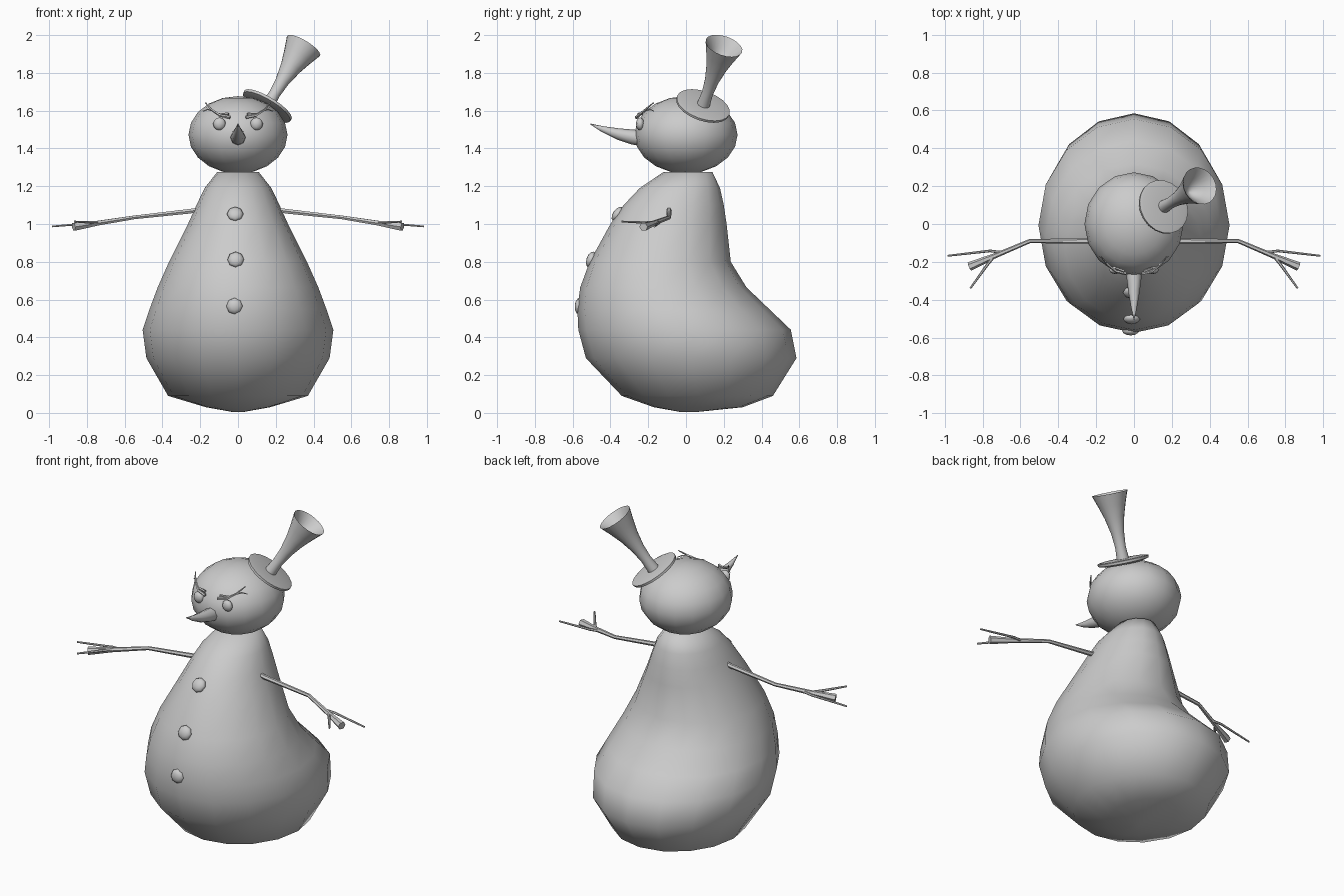
import bpy, bmesh, math
from mathutils import Vector, Matrix


def finish(name, bm, angle=50):
    bmesh.ops.recalc_face_normals(bm, faces=bm.faces[:])
    me = bpy.data.meshes.new(name)
    bm.to_mesh(me)
    bm.free()
    me.shade_smooth()
    me.set_sharp_from_angle(angle=math.radians(angle))
    ob = bpy.data.objects.new(name, me)
    bpy.context.collection.objects.link(ob)
    return ob


def skin(bm, rings):
    """Bridge equal-length rings of points and cap both ends."""
    loops = [[bm.verts.new(p) for p in r] for r in rings]
    n = len(loops[0])
    for a, b in zip(loops, loops[1:]):
        for i in range(n):
            j = (i + 1) % n
            bm.faces.new((a[i], a[j], b[j], b[i]))
    bm.faces.new(loops[0])
    bm.faces.new(loops[-1])


def tube(bm, path, sides=6, axis=None):
    """path: (x, y, z, radius); axis fixes the ring direction."""
    pts = [Vector(p[:3]) for p in path]
    rings = []
    for k, p in enumerate(pts):
        d = axis or pts[min(k + 1, len(pts) - 1)] - pts[max(k - 1, 0)]
        q = d.to_track_quat('Z', 'Y')
        rings.append([p + q @ Vector((math.cos(t), math.sin(t), 0)) * path[k][3]
                      for t in (2 * math.pi * i / sides for i in range(sides))])
    skin(bm, rings)


def blob(name, loc, size, rot=Matrix(), seg=8, rings=6):
    bm = bmesh.new()
    bmesh.ops.create_uvsphere(bm, u_segments=seg, v_segments=rings, radius=1)
    bm.transform(Matrix.Translation(loc) @ rot @ Matrix.Diagonal((*size, 1)))
    return finish(name, bm, 80)


def mirrored(path, s):
    return [(s * x, y, z, r) for x, y, z, r in path]


# Body: height, half width, front y, back y
body = [(0.005, 0.03, -0.03, 0.06), (0.03, 0.17, -0.17, 0.30), (0.09, 0.37, -0.34, 0.46),
        (0.29, 0.485, -0.53, 0.585), (0.44, 0.505, -0.57, 0.555), (0.55, 0.468, -0.575, 0.44),
        (0.665, 0.425, -0.56, 0.32), (0.80, 0.365, -0.51, 0.237), (1.00, 0.265, -0.40, 0.215),
        (1.10, 0.22, -0.33, 0.20), (1.19, 0.177, -0.245, 0.18), (1.275, 0.11, -0.12, 0.14)]
N = 16
bm = bmesh.new()
skin(bm, [[(w * math.cos(2 * math.pi * i / N),
            (f + b) / 2 + (b - f) / 2 * math.sin(2 * math.pi * i / N), z)
           for i in range(N)] for z, w, f, b in body])
finish("body", bm, 80)

# Head
blob("head", (0, 0, 1.472), (0.262, 0.273, 0.205), seg=16, rings=10)

# Carrot nose, curving upward
bm = bmesh.new()
tube(bm, [(0, -0.2, 1.45, 0.04), (0, -0.28, 1.46, 0.04), (0, -0.36, 1.477, 0.03),
          (0, -0.44, 1.502, 0.016), (0, -0.507, 1.53, 0.002)], 8)
finish("nose", bm)

# Buttons
for i, (x, y, z, tilt) in enumerate([(-0.015, -0.362, 1.053, 55), (-0.012, -0.503, 0.812, 70),
                                     (-0.018, -0.565, 0.565, 88)]):
    blob(f"button_{i + 1}", (x, y, z), (0.044, 0.044, 0.024),
         Matrix.Rotation(math.radians(tilt), 4, 'X'))

for s, side in ((-1, "left"), (1, "right")):
    # Eyes
    blob("eye_" + side, (s * 0.098, -0.243, 1.53), (0.034, 0.022, 0.034))
    # Twig eyebrows with a small fork
    bm = bmesh.new()
    for p in ([(0.042, -0.262, 1.565, 0.009), (0.095, -0.25, 1.575, 0.008),
               (0.14, -0.215, 1.605, 0.006), (0.172, -0.172, 1.642, 0.003)],
              [(0.05, -0.25, 1.582, 0.008), (0.10, -0.232, 1.582, 0.006)],
              [(0.13, -0.22, 1.60, 0.005), (0.16, -0.19, 1.607, 0.004),
               (0.183, -0.17, 1.597, 0.002)]):
        tube(bm, mirrored(p, s), 5)
    finish("eyebrow_" + side, bm)
    # Branch arm with two twig fingers
    bm = bmesh.new()
    for p in ([(0.17, -0.09, 1.08, 0.014), (0.26, -0.09, 1.067, 0.014),
               (0.55, -0.09, 1.035, 0.011), (0.74, -0.17, 1.005, 0.014),
               (0.87, -0.225, 0.985, 0.024)],
              [(0.70, -0.15, 1.01, 0.008), (0.76, -0.142, 1.006, 0.007),
               (0.985, -0.168, 0.987, 0.005)],
              [(0.74, -0.17, 1.008, 0.009), (0.775, -0.215, 1.008, 0.008),
               (0.865, -0.34, 1.013, 0.005)]):
        tube(bm, mirrored(p, s))
    finish("arm_" + side, bm)

# Tilted hat: disc brim and flared, hollow-topped crown (distance along axis, radius)
base, axis = Vector((0.155, 0.09, 1.625)), Vector((0.19, 0.11, 0.315)).normalized()
for name, prof in (("hat_brim", [(-0.018, 0.11), (-0.008, 0.145), (0.006, 0.147), (0.01, 0.13), (0.01, 0.03)]),
                   ("hat_crown", [(0, 0.035), (0.08, 0.03), (0.16, 0.037), (0.25, 0.056),
                                  (0.32, 0.078), (0.388, 0.102), (0.375, 0.09),
                                  (0.33, 0.06), (0.29, 0.03), (0.275, 0.005)])):
    bm = bmesh.new()
    tube(bm, [(*(base + axis * t), r) for t, r in prof], 20, axis)
    finish(name, bm)
